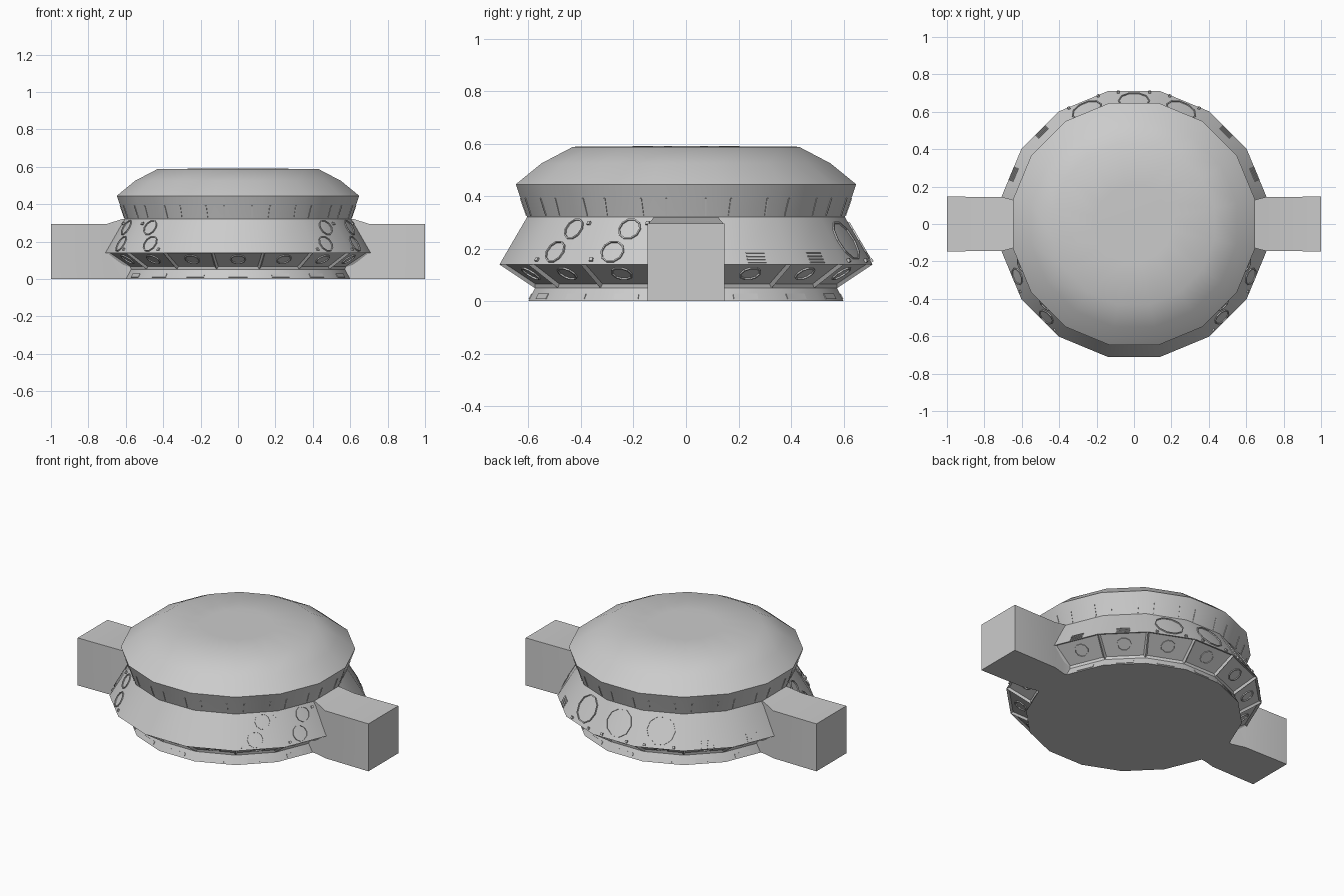
import bpy, bmesh
from math import pi, cos, sin
from mathutils import Vector, Matrix

if "Cube" in bpy.data.objects:
    bpy.data.objects.remove(bpy.data.objects["Cube"])

N = 16
STEP = 2 * pi / N
C = cos(STEP / 2)          # flat radius -> corner radius


def finish(bm, name, angle=None):
    bmesh.ops.recalc_face_normals(bm, faces=bm.faces)
    me = bpy.data.meshes.new(name)
    bm.to_mesh(me)
    bm.free()
    ob = bpy.data.objects.new(name, me)
    bpy.context.collection.objects.link(ob)
    if angle:
        bpy.ops.object.select_all(action='DESELECT')
        ob.select_set(True)
        bpy.context.view_layer.objects.active = ob
        bpy.ops.object.shade_smooth_by_angle(angle=angle)
    return ob


def loft(bm, rings, cap=True):
    """Skin between closed loops of points; returns the face bands."""
    loops = [[bm.verts.new(p) for p in r] for r in rings]
    bands = []
    for a, b in zip(loops, loops[1:]):
        n = len(a)
        bands.append([bm.faces.new((a[i], a[(i + 1) % n], b[(i + 1) % n], b[i]))
                      for i in range(n)])
    if cap:
        bm.faces.new(loops[0][::-1])
        bm.faces.new(loops[-1])
    return bands


def ring16(r, z):
    return [(r / C * cos((i + .5) * STEP), r / C * sin((i + .5) * STEP), z) for i in range(N)]


def facet(k, low, high):
    """Frame on flat k of a band: x along the flat, y up the slope, z outward."""
    a = k * STEP
    out, t = Vector((cos(a), sin(a), 0)), Vector((-sin(a), cos(a), 0))
    p = out * low[0] + Vector((0, 0, low[1]))
    q = out * high[0] + Vector((0, 0, high[1]))
    u = (q - p).normalized()
    m = Matrix((t, u, t.cross(u))).transposed().to_4x4()
    m.translation = p
    return m


def add_box(bm, m, c, s):
    bmesh.ops.create_cube(bm, size=1, matrix=m @ Matrix.Translation(c) @ Matrix.Diagonal((*s, 1)))


def add_rim(bm, m, c, r, w=.006, h=.006, sides=10):
    def loop(rad, z):
        return [m @ Vector((c[0] + rad * cos(2 * pi * i / sides),
                            c[1] + rad * sin(2 * pi * i / sides), z)) for i in range(sides)]
    base = c[2]
    loft(bm, [loop(r, base - .004), loop(r, base + h), loop(r - w, base + h),
              loop(r - w, base - .004)], cap=False)


# Profile as (flat radius, height)
FOOT, NECK, BELT, GROOVE, EAVE = (.60, 0), (.575, .05), (.71, .14), (.605, .32), (.648, .445)

# Main sixteen-sided hull with recessed lower panels
bm = bmesh.new()
bands = loft(bm, [ring16(*p) for p in (FOOT, NECK, BELT, GROOVE, (.615, .35), EAVE,
                                       (.55, .525), (.43, .588), (.2, .59))])
bmesh.ops.recalc_face_normals(bm, faces=bm.faces)
bmesh.ops.inset_individual(bm, faces=bands[1], thickness=.015, depth=-.012)
finish(bm, "hull", .6)

# Side connector arms, mirrored
for side, name in ((1, "right_arm"), (-1, "left_arm")):
    bm = bmesh.new()
    loft(bm, [[(side * x, -w, 0), (side * x, w, 0), (side * x, w, h), (side * x, -w, h)]
              for x, w, h in ((.55, .122, .32), (.62, .122, .32), (.70, .143, .295), (1, .147, .295))])
    finish(bm, name, .6)

# Porthole rims on the lower panels, plus foot vents
bm = bmesh.new()
vents = bmesh.new()
for k in range(N):
    if k in (0, 8):
        continue
    add_rim(bm, facet(k, NECK, BELT), (0, .085, -.012), .042)
    add_box(vents, facet(k, FOOT, NECK), (0, .02, 0), (.10, .022, .006))
finish(bm, "lower_porthole_rims")
finish(vents, "foot_vents")

# Wall windows: pairs at the front corners, large ones at the back, with corner bolts
bm = bmesh.new()
bolts = bmesh.new()
for k in (-1, -2, -6, -7):
    m = facet(k, BELT, GROOVE)
    s = 1 if k in (-1, -2) else -1
    add_rim(bm, m, (-.02 * s, .055, 0), .048)
    add_rim(bm, m, (.03 * s, .155, 0), .046)
    for x, y in ((-.1 * s, .02), (.1 * s, .18)):
        add_box(bolts, m, (x, y, .002), (.014, .014, .012))
for k in (3, 4, 5):
    m = facet(k, BELT, GROOVE)
    add_rim(bm, m, (0, .104, 0), .085)
    for x in (-.085, .085):
        add_box(bolts, m, (x, .015, .003), (.014, .014, .014))
finish(bm, "wall_window_rims")
finish(bolts, "window_bolts")

# Small grilles on the rear side walls
bm = bmesh.new()
for k in (1, 2, 6, 7):
    m = facet(k, BELT, GROOVE)
    for i in range(4):
        add_box(bm, m, (0, .008 + i * .014, .001), (.075, .005, .006))
finish(bm, "wall_grilles")

# Thin ribs under the eave, a pair near the ends of each flat
bm = bmesh.new()
for k in range(N):
    m = facet(k, (.615, .35), EAVE)
    for x in (-.075, .075):
        add_box(bm, m, (x, .01, 0), (.006, .07, .006))
finish(bm, "eave_ribs")
